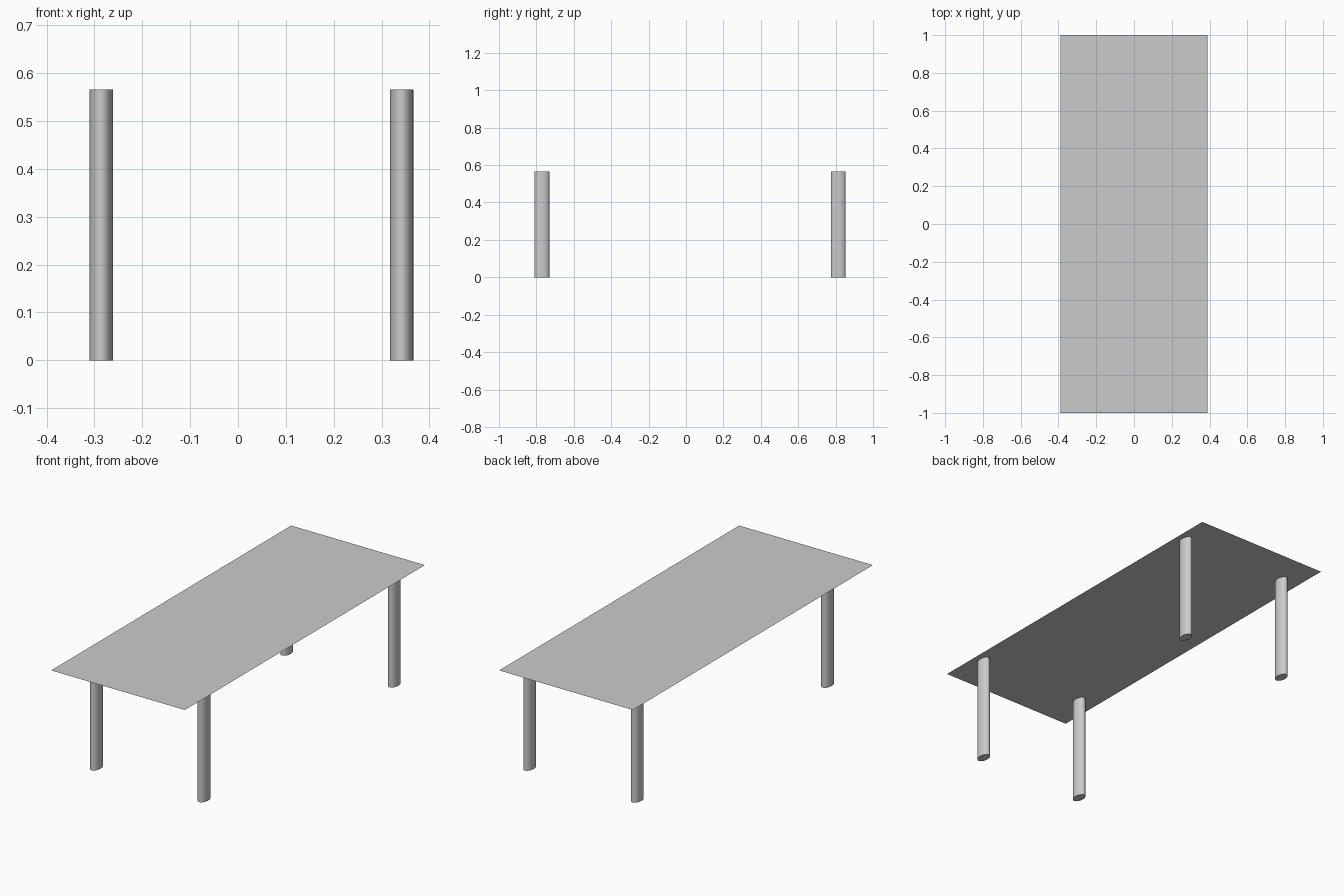
import bpy

if "Cube" in bpy.data.objects:
    bpy.data.objects.remove(bpy.data.objects["Cube"])

TOP_Z = 0.571      # height of the sheet-thin tabletop
LEG_H = 0.566      # leg height
LEG_RX, LEG_RY = 0.0245, 0.04   # oval leg radii


def apply_scale():
    bpy.ops.object.transform_apply(location=False, rotation=False, scale=True)


# Tabletop: a single thin sheet
bpy.ops.mesh.primitive_plane_add(size=2, location=(0, 0, TOP_Z))
top = bpy.context.object
top.name = "tabletop"
top.scale = (0.39, 1.0, 1.0)
apply_scale()


# Oval legs, set slightly off-centre under the top
def add_leg(name, x, y):
    bpy.ops.mesh.primitive_cylinder_add(vertices=32, radius=1, depth=LEG_H,
                                        location=(x, y, LEG_H / 2))
    leg = bpy.context.object
    leg.name = name
    leg.scale = (LEG_RX, LEG_RY, 1)
    apply_scale()
    bpy.ops.object.shade_smooth_by_angle()


for side, x in (("left", -0.286), ("right", 0.342)):
    for end, y in (("front", -0.771), ("back", 0.814)):
        add_leg(f"{end}_{side}_leg", x, y)
